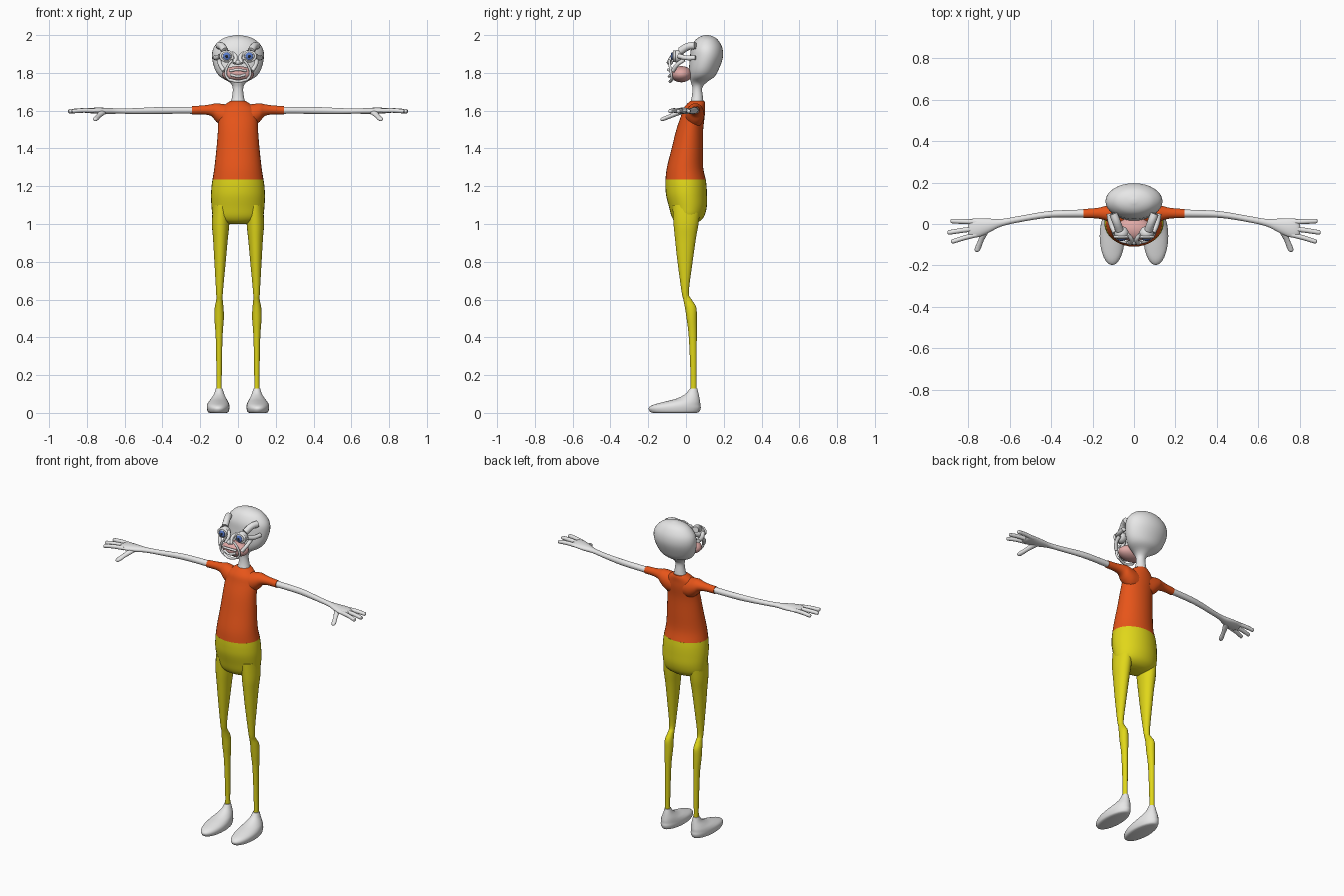
import bpy, bmesh, math
from mathutils import Vector


def material(name, r, g, b):
    m = bpy.data.materials.new(name)
    m.diffuse_color = (r, g, b, 1)
    return m


SKIN = material("pale grey", 0.8, 0.8, 0.8)
SHIRT = material("orange", 0.8, 0.09, 0.01)
PANTS = material("yellow", 0.75, 0.68, 0.01)
GUM = material("pink", 0.75, 0.4, 0.38)
BLUE = material("blue", 0.1, 0.2, 0.6)
BLACK = material("black", 0.02, 0.02, 0.02)


def finish(name, bm, mat, mirror):
    bmesh.ops.recalc_face_normals(bm, faces=bm.faces)
    me = bpy.data.meshes.new(name)
    bm.to_mesh(me)
    bm.free()
    me.materials.append(mat)
    ob = bpy.data.objects.new(name, me)
    bpy.context.collection.objects.link(ob)
    if mirror:
        ob.modifiers.new("mirror", 'MIRROR')
    return ob


def smooth_rings(rings, steps=4):
    """Catmull-Rom interpolation between the key rings."""
    k = [rings[0]] + list(rings) + [rings[-1]]
    out = []
    for i in range(1, len(k) - 2):
        for s in range(steps):
            t = s / steps
            out.append([0.5 * (2 * b + (c - a) * t + (2 * a - 5 * b + 4 * c - d) * t * t
                               + (3 * b - a - 3 * c + d) * t ** 3)
                        for a, b, c, d in zip(k[i - 1], k[i], k[i + 1], k[i + 2])])
    return out + [list(rings[-1])]


def loft(name, rings, mat, axis='z', mirror=False, n=24):
    """Rings are (position on axis, centre u, centre v, radius u, radius v)."""
    bm = bmesh.new()
    loops = []
    for t, u, v, ru, rv in smooth_rings(rings):
        loop = []
        for i in range(n):
            a = 2 * math.pi * i / n
            p, q = u + max(ru, .001) * math.cos(a), v + max(rv, .001) * math.sin(a)
            co = {'z': (p, q, t), 'x': (t, p, q), 'y': (p, t, q)}[axis]
            loop.append(bm.verts.new(co))
        loops.append(loop)
    for a, b in zip(loops, loops[1:]):
        for i in range(n):
            j = (i + 1) % n
            bm.faces.new((a[i], a[j], b[j], b[i]))
    bm.faces.new(loops[0])
    bm.faces.new(loops[-1])
    return finish(name, bm, mat, mirror)


def ball(name, centre, radii, mat, mirror=False):
    bm = bmesh.new()
    bmesh.ops.create_uvsphere(bm, u_segments=24, v_segments=14, radius=1)
    for v in bm.verts:
        v.co = Vector(c + r * x for c, r, x in zip(centre, radii, v.co))
    return finish(name, bm, mat, mirror)


def strip(name, pts, radius, both=True, cyclic=False, mat=SKIN):
    """Round muscle-like band through points, repeated on the other side."""
    cu = bpy.data.curves.new(name, 'CURVE')
    cu.dimensions = '3D'
    cu.bevel_depth = radius
    cu.bevel_resolution = 3
    cu.resolution_u = 6
    cu.use_fill_caps = True
    for side in ((1, -1) if both else (1,)):
        sp = cu.splines.new('BEZIER')
        sp.bezier_points.add(len(pts) - 1)
        sp.use_cyclic_u = cyclic
        for bp, (x, y, z) in zip(sp.bezier_points, pts):
            bp.co = (side * x, y, z)
            bp.handle_left_type = bp.handle_right_type = 'AUTO'
    cu.materials.append(mat)
    ob = bpy.data.objects.new(name, cu)
    bpy.context.collection.objects.link(ob)


# Neck and skull
loft("head", [
    (1.62, 0, .055, .045, .04), (1.67, 0, .06, .032, .03), (1.72, 0, .06, .028, .026),
    (1.75, 0, .068, .045, .042), (1.78, 0, .085, .095, .066), (1.82, 0, .095, .123, .079),
    (1.88, 0, .108, .137, .087), (1.93, 0, .11, .131, .083), (1.97, 0, .11, .098, .063),
    (1.99, 0, .11, .06, .039), (2.0, 0, .11, .01, .01)], SKIN, n=32)

# Shirt body and sleeves
loft("shirt", [
    (1.235, 0, -.002, .135, .107), (1.3, 0, -.005, .125, .096), (1.4, 0, .007, .114, .083),
    (1.5, 0, .02, .106, .071), (1.57, 0, .036, .103, .063), (1.61, 0, .043, .092, .057),
    (1.635, 0, .053, .065, .048), (1.65, 0, .06, .042, .038)], SHIRT, n=32)
loft("sleeve", [
    (.04, .045, 1.57, .05, .06), (.08, .047, 1.575, .05, .06), (.115, .05, 1.59, .044, .049),
    (.14, .052, 1.602, .034, .032), (.18, .052, 1.604, .025, .024),
    (.243, .05, 1.602, .022, .022)], SHIRT, 'x', True)

# Trousers: hips and legs
loft("hips", [
    (1.0, 0, .005, .045, .03), (1.012, 0, .007, .1, .062), (1.04, 0, .01, .132, .086),
    (1.09, 0, .01, .14, .1), (1.15, 0, .003, .143, .108), (1.2, 0, .0, .14, .109),
    (1.236, 0, -.002, .135, .107)], PANTS, n=32)
loft("trouser_leg", [
    (.125, .1, .04, .014, .016), (.2, .1, .04, .014, .016), (.4, .1, .036, .018, .021),
    (.5, .1, .03, .025, .027), (.56, .1, .024, .023, .03), (.6, .098, .008, .017, .022),
    (.64, .098, -.004, .018, .019), (.8, .095, -.005, .03, .04),
    (.92, .093, -.003, .039, .055), (1.0, .092, 0, .046, .066), (1.1, .088, .003, .045, .075)],
    PANTS, mirror=True)

# Feet
loft("foot", [
    (0, .105, -.06, .045, .115), (.006, .105, -.06, .055, .13), (.025, .105, -.06, .06, .138),
    (.042, .105, -.05, .059, .126), (.058, .104, -.022, .052, .097),
    (.075, .102, .01, .041, .062), (.1, .1, .032, .027, .035), (.128, .1, .04, .018, .02)],
    SKIN, mirror=True)

# Arms running into palms
loft("arm_and_palm", [
    (.2, .05, 1.602, .019, .019), (.3, .05, 1.602, .018, .018), (.42, .045, 1.601, .016, .018),
    (.55, .024, 1.598, .015, .015), (.64, .006, 1.598, .018, .014), (.7, -.008, 1.598, .034, .017),
    (.75, -.018, 1.6, .045, .016), (.785, -.021, 1.6, .044, .013), (.8, -.022, 1.6, .025, .006)],
    SKIN, 'x', True)

# Fingers and thumb
for label, y0, y1, tip in (("rear", .01, .014, .885), ("middle", -.022, -.04, .9), ("front", -.052, -.083, .882)):
    mid = (y0 + y1) / 2
    loft(label + "_finger", [
        (.76, y0, 1.6, .012, .012), ((.76 + tip) / 2, mid, 1.601, .012, .012),
        (tip - .012, y1, 1.597, .011, .011), (tip - .003, y1, 1.597, .008, .008),
        (tip, y1, 1.597, .002, .002)], SKIN, 'x', True, 12)
loft("thumb", [
    (-.135, .757, 1.553, .002, .002), (-.13, .756, 1.554, .011, .009),
    (-.115, .752, 1.558, .015, .011), (-.08, .738, 1.572, .014, .012),
    (-.045, .722, 1.587, .018, .014), (-.015, .71, 1.596, .02, .012)], SKIN, 'y', True, 12)

# Eyes
ball("eyeball", (.06, -.045, 1.888), (.034, .034, .034), SKIN, True)
ball("iris", (.06, -.074, 1.888), (.02, .007, .02), BLUE, True)
ball("pupil", (.06, -.08, 1.888), (.008, .003, .008), BLACK, True)
ring = [(.06 + .033 * math.cos(a), -.062, 1.888 + .025 * math.sin(a))
        for a in (i * math.pi / 4 for i in range(8))]
strip("eyelid", ring, .007, cyclic=True)

# Exposed face bands
strip("brow_band", [(.1, .05, 1.945), (.085, .012, 1.94), (.07, -.03, 1.915)], .02)
strip("temple_band", [(.12, .05, 1.88), (.11, .0, 1.88), (.092, -.04, 1.89)], .013)
strip("cheek_band", [(.1, -.01, 1.87), (.095, -.045, 1.845), (.075, -.07, 1.81)], .011)
strip("nose_band", [(.03, -.05, 1.905), (.012, -.075, 1.885), (.02, -.094, 1.85)], .01)
strip("smile_band", [(.03, -.09, 1.868), (.055, -.085, 1.835), (.065, -.078, 1.79), (.05, -.075, 1.765)], .007)
strip("upper_lip", [(-.045, -.08, 1.81), (0, -.094, 1.817), (.045, -.08, 1.81)], .007, False)
strip("lower_lip", [(-.04, -.078, 1.79), (0, -.09, 1.782), (.04, -.078, 1.79)], .007, False)
strip("chin_band", [(-.05, -.072, 1.765), (0, -.084, 1.755), (.05, -.072, 1.765)], .008, False)
ball("nose_tip", (0, -.085, 1.855), (.018, .016, .014), SKIN)

# Pink mouth lining
ball("mouth_lining", (0, -.025, 1.793), (.085, .058, .043), GUM)

# Smooth shading with sharp rims
bpy.ops.object.select_all(action='DESELECT')
for ob in bpy.context.scene.objects:
    if ob.type == 'MESH':
        ob.select_set(True)
        bpy.context.view_layer.objects.active = ob
bpy.ops.object.shade_smooth_by_angle(angle=math.radians(50))
